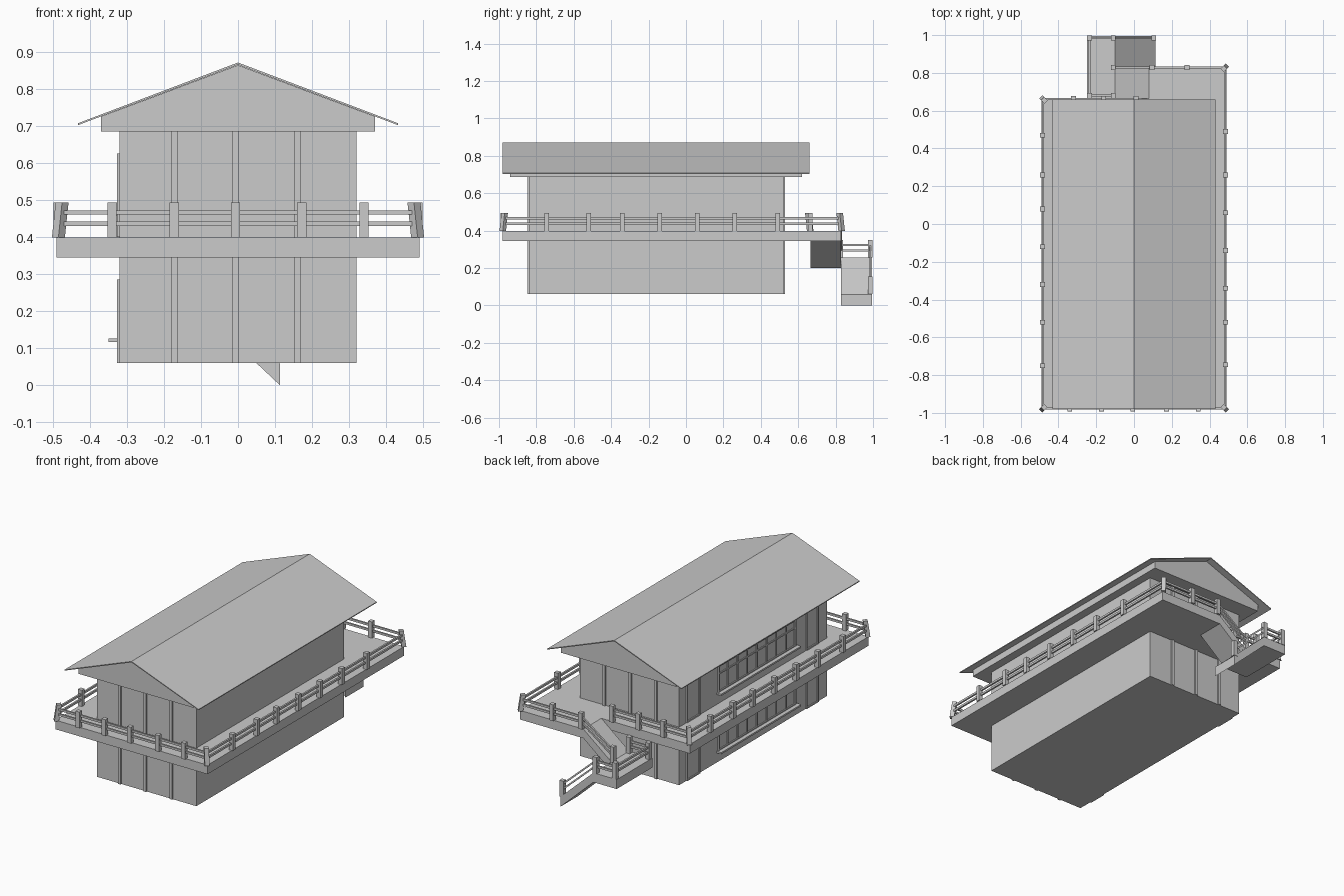
import bpy, bmesh
from mathutils import Vector


def prism(name, profile, direction):
    """Extrude a closed 3D profile along a vector."""
    bm = bmesh.new()
    d = Vector(direction)
    a = [bm.verts.new(p) for p in profile]
    b = [bm.verts.new(Vector(p) + d) for p in profile]
    bm.faces.new(a)
    bm.faces.new(b)
    n = len(a)
    for i in range(n):
        bm.faces.new((a[i], a[(i + 1) % n], b[(i + 1) % n], b[i]))
    bmesh.ops.recalc_face_normals(bm, faces=bm.faces)
    me = bpy.data.meshes.new(name)
    bm.to_mesh(me)
    bm.free()
    ob = bpy.data.objects.new(name, me)
    bpy.context.collection.objects.link(ob)
    return ob


def box(name, x0, x1, y0, y1, z0, z1):
    return prism(name, [(x0, y0, z0), (x1, y0, z0), (x1, y1, z0), (x0, y1, z0)],
                 (0, 0, z1 - z0))


def bar(name, p, q, w=0.01, h=0.012):
    """Straight rail between two points, with vertical ends."""
    p, q = Vector(p), Vector(q)
    s = Vector((p.y - q.y, q.x - p.x, 0)).normalized() * w / 2
    u = Vector((0, 0, h / 2))
    prism(name, [p - s - u, p + s - u, p + s + u, p - s + u], q - p)


def post(x, y, z, h=0.095, lean=(0, 0)):
    """Railing post; leaning posts are turned 45 degrees for corners."""
    r = 0.0125
    if lean != (0, 0):
        r *= 1.4
        offs = [(r, 0), (0, r), (-r, 0), (0, -r)]
    else:
        offs = [(r, r), (-r, r), (-r, -r), (r, -r)]
    prism("railing_post", [(x + a, y + b, z) for a, b in offs],
          (lean[0] * 0.01, lean[1] * 0.01, h))


def rails(p, q):
    """Pair of rails above the floor line p-q."""
    for dz in (0.038, 0.068):
        up = Vector((0, 0, dz))
        bar("rail", Vector(p) + up, Vector(q) + up)


# Main body
box("house_body", -0.32, 0.32, -0.84, 0.52, 0.06, 0.70)
for x in (-0.172, -0.007, 0.16):
    box("front_batten", x - 0.009, x + 0.009, -0.848, -0.835, 0.06, 0.69)
    box("back_batten", x - 0.009, x + 0.009, 0.515, 0.528, 0.06, 0.69)

# Roof
box("eave_beam", -0.37, 0.37, -0.94, 0.62, 0.685, 0.725)
prism("gable", [(-0.37, -0.94, 0.725), (0.37, -0.94, 0.725), (0, -0.94, 0.864)],
      (0, 1.56, 0))
prism("roof", [(-0.432, -0.98, 0.702), (0, -0.98, 0.865), (0.432, -0.98, 0.702),
               (0.432, -0.98, 0.707), (0, -0.98, 0.871), (-0.432, -0.98, 0.707)],
      (0, 1.64, 0))

# Balcony floor
prism("balcony", [(x, y, 0.345) for x, y in
                  [(-0.49, -0.98), (0.49, -0.98), (0.49, 0.83), (0.08, 0.83),
                   (0.08, 0.665), (-0.49, 0.665)]], (0, 0, 0.053))

# Stairs and landing
prism("upper_stair", [(0.08, 0.665, 0.398), (0.08, 0.665, 0.345),
                      (-0.10, 0.665, 0.20), (-0.10, 0.665, 0.255)], (0, 0.165, 0))
box("landing", -0.25, -0.10, 0.665, 0.995, 0.20, 0.255)
prism("lower_stair", [(-0.10, 0.83, 0.255), (-0.10, 0.83, 0.20),
                      (0.113, 0.83, 0), (0.113, 0.83, 0.058)], (0, 0.165, 0))

# Balcony railing
Z, X = 0.398, 0.482
for p, q in [((-X, -0.977), (X, -0.977)), ((X, -0.977), (X, 0.828)),
             ((-X, -0.977), (-X, 0.662)), ((-X, 0.662), (0.01, 0.662)),
             ((0.09, 0.828), (X, 0.828))]:
    rails((*p, Z), (*q, Z))
for x, y, l in [(-0.485, -0.98, (1, 1)), (0.485, -0.98, (-1, 1)),
                (0.485, 0.832, (-1, -1)), (-0.485, 0.664, (1, -1))]:
    post(x, y, Z, lean=l)
for x in (-0.34, -0.172, -0.007, 0.172, 0.34):
    post(x, -0.98, Z)
for y in (-0.745, -0.52, -0.34, -0.14, 0.06, 0.26, 0.49):
    post(0.485, y, Z)
for y in (-0.75, -0.52, -0.32, -0.12, 0.08, 0.26, 0.47):
    post(-0.485, y, Z)
for x in (-0.32, -0.16, 0.01):
    post(x, 0.664, Z)
for x in (0.28, 0.095):
    post(x, 0.828, Z)

# Stair and landing railing
L = 0.255
rails((0.09, 0.828, Z), (-0.108, 0.828, L))
rails((-0.235, 0.68, L), (-0.235, 0.985, L))
rails((-0.235, 0.985, L), (-0.108, 0.985, L))
rails((-0.235, 0.68, L), (-0.108, 0.68, L))
rails((-0.108, 0.985, L), (0.108, 0.985, 0.06))
for x, y in [(-0.235, 0.985), (-0.11, 0.985), (-0.235, 0.68), (-0.11, 0.68),
             (-0.11, 0.828)]:
    post(x, y, L)
post(0.105, 0.985, 0.06)


def frame(name, y0, y1, z0, z1, t=0.012):
    for y in (y0, y1 - t):
        box(name, -0.327, -0.318, y, y + t, z0, z1)
    for z in (z0, z1 - t):
        box(name, -0.327, -0.318, y0, y1, z, z + t)


# Left wall: doors, long windows and sills on both floors
for base in (0.06, 0.40):
    top = base + 0.225
    for y0, y1 in ((0.335, 0.455), (-0.755, -0.645)):
        frame("door_frame", y0, y1, base, top, 0.008)
    w0, w1, zs = -0.55, 0.165, base + 0.06
    frame("window_frame", w0, w1, zs, top)
    for i in range(1, 8):
        y = w0 + (w1 - w0) * i / 8
        box("mullion", -0.325, -0.318, y - 0.004, y + 0.004, zs, top)
    box("transom", -0.325, -0.318, w0, w1, top - 0.058, top - 0.05)
    box("window_sill", -0.35, -0.318, w0 - 0.01, w1 + 0.01, zs - 0.004, zs + 0.006)
